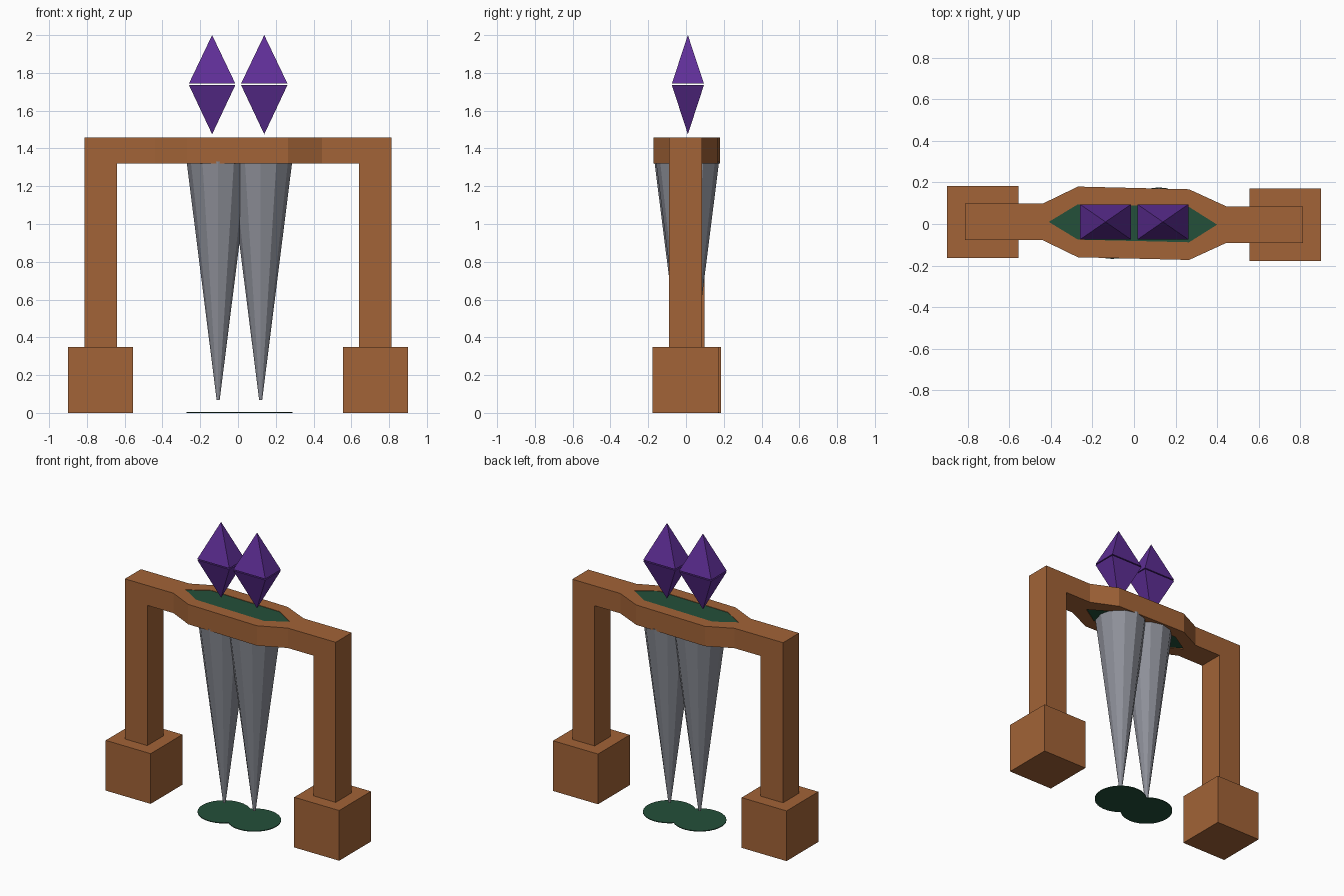
import bpy, bmesh
from mathutils import Matrix, Vector

if "Cube" in bpy.data.objects:
    bpy.data.objects.remove(bpy.data.objects["Cube"])


def material(name, rgb):
    m = bpy.data.materials.new(name)
    m.diffuse_color = (*rgb, 1)
    m.use_nodes = True
    m.node_tree.nodes["Principled BSDF"].inputs["Base Color"].default_value = m.diffuse_color
    return m


BROWN = material("brown wood", (0.36, 0.125, 0.038))
PURPLE = material("purple crystal", (0.115, 0.028, 0.31))
GREY = material("grey metal", (0.27, 0.28, 0.32))
GREEN = material("dark green", (0.017, 0.08, 0.042))


def finish(name, bm, mat):
    bmesh.ops.recalc_face_normals(bm, faces=bm.faces)
    me = bpy.data.meshes.new(name)
    bm.to_mesh(me)
    bm.free()
    me.materials.append(mat)
    ob = bpy.data.objects.new(name, me)
    bpy.context.collection.objects.link(ob)
    return ob


def box(name, center, size, mat):
    bm = bmesh.new()
    bmesh.ops.create_cube(bm, size=1, matrix=Matrix.Translation(center) @ Matrix.Diagonal((*size, 1)))
    return finish(name, bm, mat)


def cone(name, x, y, z0, z1, r0, r1, sides, mat):
    bm = bmesh.new()
    bmesh.ops.create_cone(bm, cap_ends=True, segments=sides, radius1=r0, radius2=r1, depth=z1 - z0,
                          matrix=Matrix.Translation((x, y, (z0 + z1) / 2)))
    return finish(name, bm, mat)


def pyramid(name, x, y, z_base, z_tip, hx, hy, mat):
    bm = bmesh.new()
    base = [bm.verts.new((x + sx * hx, y + sy * hy, z_base)) for sx, sy in ((-1, -1), (1, -1), (1, 1), (-1, 1))]
    tip = bm.verts.new((x, y, z_tip))
    bm.faces.new(base)
    for i in range(4):
        bm.faces.new((base[i], base[(i + 1) % 4], tip))
    return finish(name, bm, mat)


def prism(name, pts, z0, z1, mat):
    bm = bmesh.new()
    f = bm.faces.new([bm.verts.new((x, y, z0)) for x, y in pts])
    ext = bmesh.ops.extrude_face_region(bm, geom=[f])["geom"]
    bmesh.ops.translate(bm, vec=(0, 0, z1 - z0), verts=[v for v in ext if isinstance(v, bmesh.types.BMVert)])
    return finish(name, bm, mat)


# Feet and posts
for side, s, y in (("left", -1, 0.01), ("right", 1, -0.003)):
    box(side + "_foot", (s * 0.7275, y, 0.174), (0.345, 0.348, 0.348), BROWN)
    box(side + "_post", (s * 0.727, y, 0.84), (0.172, 0.175, 1.0), BROWN)

# Crossbeam: two mirrored halves around the hexagonal opening
TIP_L, TIP_R = (-0.41, 0.01), (0.40, -0.003)
for label, s in (("front", -1), ("back", 1)):
    outer = [(-0.813, 0.01 + s * 0.0875), (-0.44, 0.01 + s * 0.0875), (-0.27, 0.01 + s * 0.17),
             (0.265, -0.003 + s * 0.17), (0.445, -0.003 + s * 0.0875), (0.813, -0.003 + s * 0.0875)]
    inner = [(0.813, -0.003), TIP_R, (0.265, -0.003 + s * 0.085), (-0.27, 0.01 + s * 0.085), TIP_L, (-0.813, 0.01)]
    prism(label + "_beam", outer + inner, 1.32, 1.458, BROWN)

# Green panel filling the opening
prism("green_panel", [TIP_L, (-0.27, -0.075), (0.265, -0.088), TIP_R, (0.265, 0.082), (-0.27, 0.095)],
      1.325, 1.455, GREEN)

# Hanging spikes, ground discs and floating crystals
for side, x, y, cx in (("left", -0.105, 0.0, -0.137), ("right", 0.12, 0.008, 0.139)):
    cone(side + "_spike", x, y, 0.068, 1.33, 0.008, 0.167, 12, GREY)
    cone(side + "_disc", x, y, 0.0, 0.005, 0.168, 0.168, 32, GREEN)
    pyramid(side + "_crystal_top", cx, 0.01, 1.743, 2.0, 0.123, 0.085, PURPLE)
    pyramid(side + "_crystal_bottom", cx, 0.01, 1.736, 1.475, 0.123, 0.085, PURPLE)
